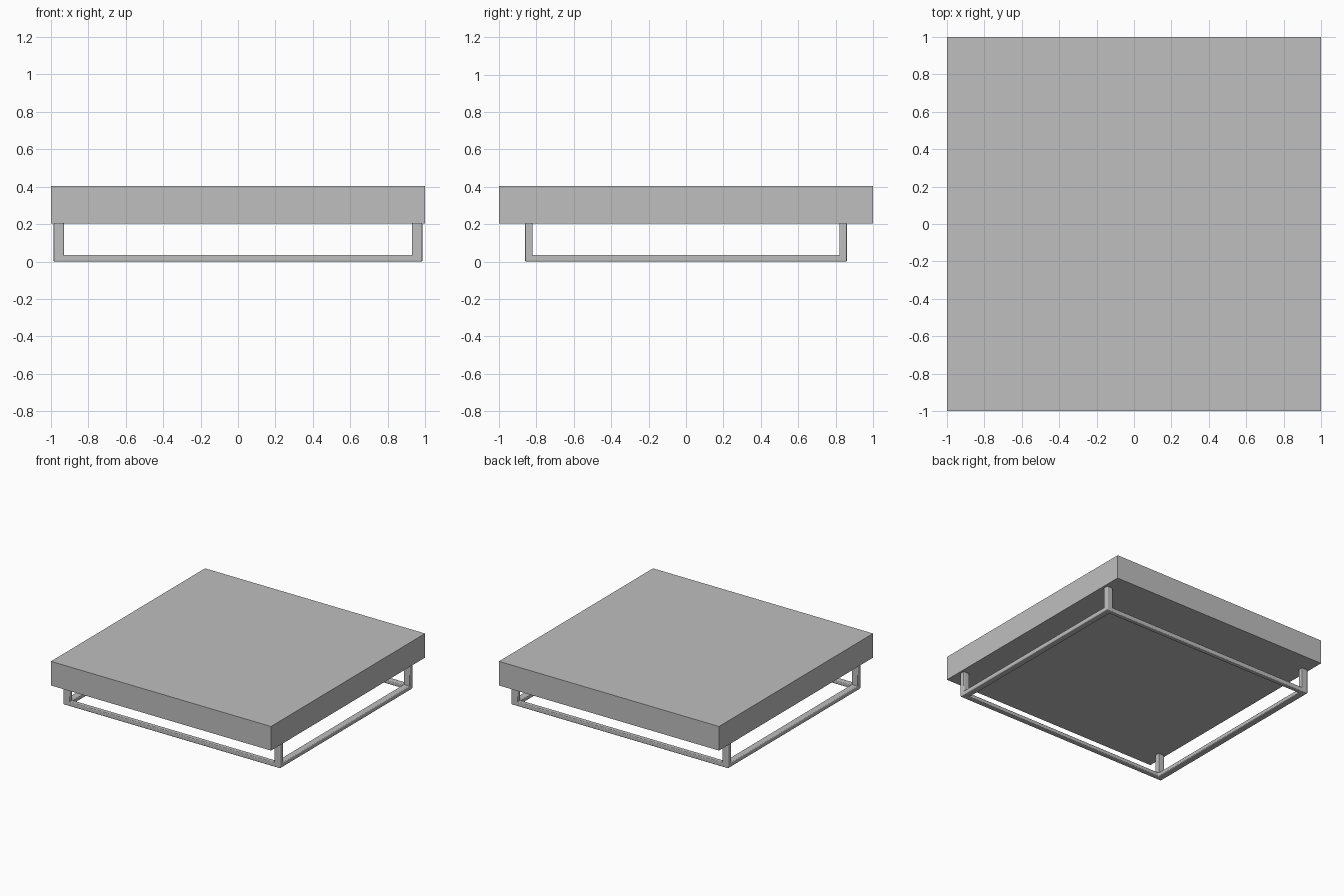
import bpy
import bmesh

cube = bpy.data.objects.get("Cube")
if cube:
    bpy.data.objects.remove(cube, do_unlink=True)


def make_material(name, value):
    mat = bpy.data.materials.new(name)
    mat.use_nodes = True
    colour = (value, value, value, 1)
    mat.diffuse_color = colour
    mat.node_tree.nodes["Principled BSDF"].inputs["Base Color"].default_value = colour
    return mat


def finish(bm, name, mat):
    bmesh.ops.recalc_face_normals(bm, faces=bm.faces)
    mesh = bpy.data.meshes.new(name)
    bm.to_mesh(mesh)
    bm.free()
    mesh.materials.append(mat)
    obj = bpy.data.objects.new(name, mesh)
    bpy.context.collection.objects.link(obj)
    return obj


def raise_faces(bm, faces, height):
    result = bmesh.ops.extrude_face_region(bm, geom=faces)["geom"]
    verts = [g for g in result if isinstance(g, bmesh.types.BMVert)]
    bmesh.ops.translate(bm, verts=verts, vec=(0, 0, height))
    return [g for g in result if isinstance(g, bmesh.types.BMFace)]


grey = make_material("light grey", 0.52)

# Thick square top
base_z, top_z = 0.205, 0.403
bm = bmesh.new()
bmesh.ops.create_cube(bm, size=1)
bmesh.ops.scale(bm, verts=bm.verts, vec=(2, 2, top_z - base_z))
bmesh.ops.translate(bm, verts=bm.verts, vec=(0, 0, (top_z + base_z) / 2))
finish(bm, "table_top", grey)

# Floor ring with a leg raised from each corner
xs = (-0.985, -0.93, 0.93, 0.985)
ys = (-0.86, -0.82, 0.82, 0.86)
rail_height = 0.035
bm = bmesh.new()
grid = [[bm.verts.new((x, y, 0)) for y in ys] for x in xs]
for i in range(3):
    for j in range(3):
        if (i, j) != (1, 1):
            bm.faces.new((grid[i][j], grid[i + 1][j],
                          grid[i + 1][j + 1], grid[i][j + 1]))
ring_top = raise_faces(bm, list(bm.faces), rail_height)
corners = []
for face in ring_top:
    c = face.calc_center_median()
    if abs(c.x) > xs[2] and abs(c.y) > ys[2]:
        corners.append(face)
raise_faces(bm, corners, base_z - rail_height)
frame = finish(bm, "base_frame", grey)

# Softly rounded frame edges and inner corners
bevel = frame.modifiers.new("rounded_edges", "BEVEL")
bevel.width = 0.006
bevel.segments = 3
bevel.limit_method = "ANGLE"
bpy.context.view_layer.objects.active = frame
frame.select_set(True)
bpy.ops.object.shade_smooth_by_angle()
